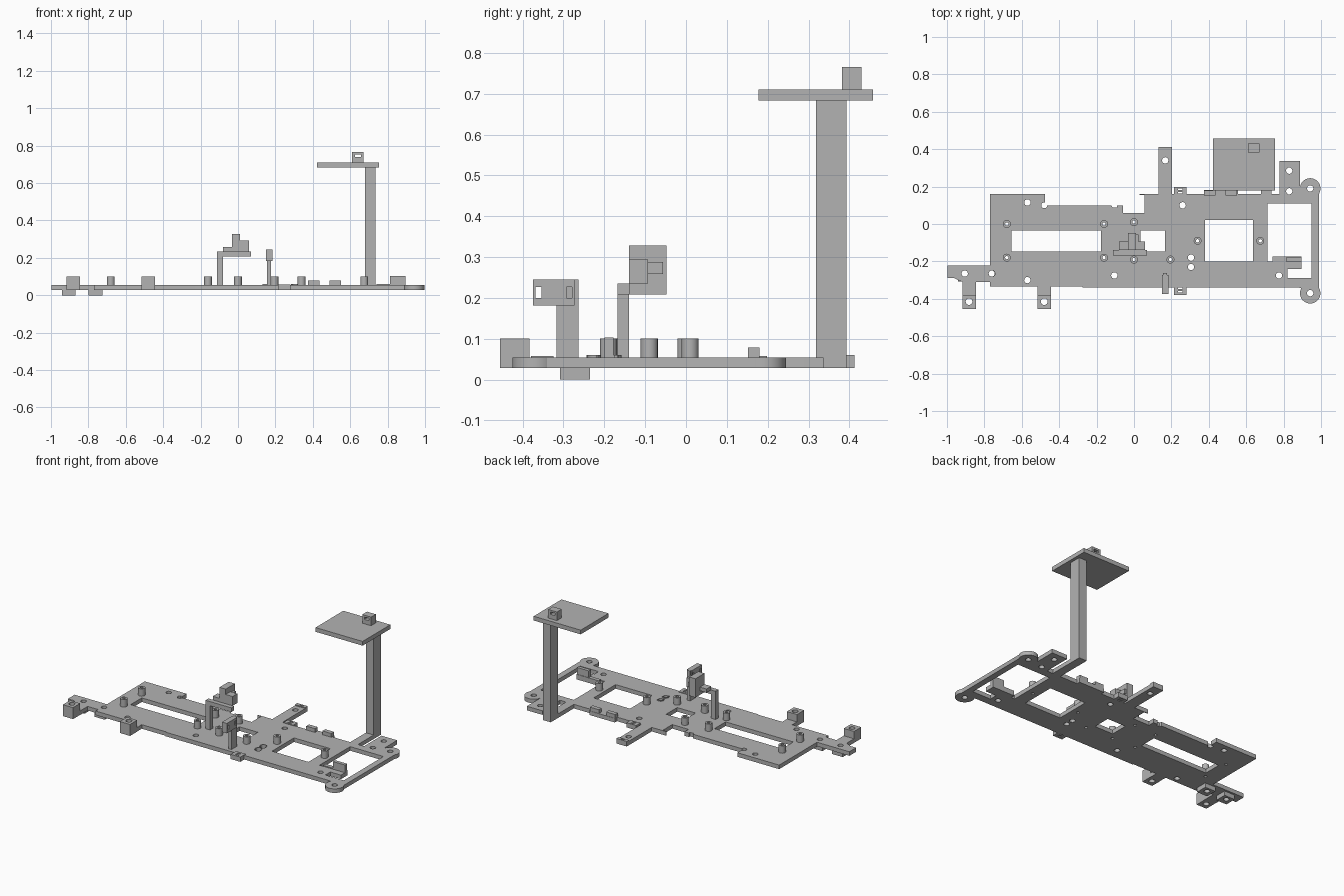
import bpy
import bmesh
import math
from mathutils import Matrix

default_cube = bpy.data.objects.get("Cube")
if default_cube:
    bpy.data.objects.remove(default_cube, do_unlink=True)

grey = bpy.data.materials.new("plain grey")
grey.use_nodes = True
grey.diffuse_color = (0.45, 0.45, 0.45, 1)
grey.node_tree.nodes["Principled BSDF"].inputs["Base Color"].default_value = (0.45, 0.45, 0.45, 1)

BOTTOM, TOP = 0.028, 0.054
parts = []


def finish(name, mesh):
    mesh.name = name
    mesh.materials.clear()
    mesh.materials.append(grey)
    part = bpy.data.objects.new(name, mesh)
    bpy.context.collection.objects.link(part)
    parts.append(part)
    return part


def rect(x0, x1, y0, y1):
    return [(x0, y0), (x1, y0), (x1, y1), (x0, y1)]


def arc(x, y, r, start=0, end=360, steps=20):
    full = abs(end - start) == 360
    count = steps if full else steps + 1
    angles = [math.radians(start + (end - start) * i / steps) for i in range(count)]
    return [(x + r * math.cos(a), y + r * math.sin(a)) for a in angles]


def prism(name, loops, low, high, axis="z"):
    """Extrude an outline with holes between two heights along one axis."""
    curve = bpy.data.curves.new(name, "CURVE")
    curve.dimensions = "2D"
    curve.fill_mode = "BOTH"
    curve.extrude = (high - low) / 2
    for loop in loops:
        spline = curve.splines.new("POLY")
        spline.points.add(len(loop) - 1)
        for point, (u, v) in zip(spline.points, loop):
            point.co = (u, v, 0, 1)
        spline.use_cyclic_u = True
    helper = bpy.data.objects.new(name + " helper", curve)
    bpy.context.collection.objects.link(helper)
    graph = bpy.context.evaluated_depsgraph_get()
    mesh = bpy.data.meshes.new_from_object(helper.evaluated_get(graph))
    bpy.data.objects.remove(helper, do_unlink=True)
    move = Matrix.Translation((0, 0, (low + high) / 2))
    # Outline axes: z uses (x, y), x uses (y, z), y uses (x, z)
    turn = {"z": Matrix.Identity(4),
            "x": Matrix(((0, 0, 1, 0), (1, 0, 0, 0), (0, 1, 0, 0), (0, 0, 0, 1))),
            "y": Matrix(((1, 0, 0, 0), (0, 0, 1, 0), (0, 1, 0, 0), (0, 0, 0, 1)))}[axis]
    bm = bmesh.new()
    bm.from_mesh(mesh)
    bmesh.ops.transform(bm, matrix=turn @ move, verts=bm.verts)
    bmesh.ops.remove_doubles(bm, verts=bm.verts, dist=0.0001)
    bmesh.ops.recalc_face_normals(bm, faces=bm.faces)
    bm.to_mesh(mesh)
    bm.free()
    return finish(name, mesh)


def box(name, x0, x1, y0, y1, z0, z1):
    bm = bmesh.new()
    bmesh.ops.create_cube(bm, size=1)
    for v in bm.verts:
        v.co = (x1 if v.co.x > 0 else x0, y1 if v.co.y > 0 else y0, z1 if v.co.z > 0 else z0)
    mesh = bpy.data.meshes.new(name)
    bm.to_mesh(mesh)
    bm.free()
    return finish(name, mesh)


# Base plate outline: back edge, right-hand frame, front edge, left arm
outline = [(-0.77, 0.16), (-0.475, 0.16), (-0.475, 0.115)]
outline += arc(-0.48, 0.1, 0.016, 110, 360, 10)
outline += [(-0.12, 0.1), (-0.115, 0.088), (-0.09, 0.088), (-0.09, 0.1), (-0.06, 0.1),
            (-0.06, 0.06), (0.055, 0.06), (0.055, 0.155), (0.03, 0.155), (0.03, 0.16),
            (0.13, 0.16), (0.13, 0.412), (0.203, 0.412), (0.203, 0.16),
            (0.375, 0.16), (0.375, 0.182), (0.555, 0.182), (0.555, 0.16), (0.68, 0.16),
            (0.68, 0.32), (0.735, 0.32), (0.735, 0.16), (0.778, 0.16),
            (0.778, 0.337), (0.888, 0.337), (0.888, 0.2)]
outline += arc(0.942, 0.19, 0.055, 170, -30)
outline += [(0.988, -0.34)]
outline += arc(0.942, -0.37, 0.055, 30, -210)
outline += [(0.88, -0.34), (-0.275, -0.34), (-0.275, -0.335), (-0.445, -0.335), (-0.445, -0.385),
            (-0.515, -0.385), (-0.515, -0.335), (-0.77, -0.335), (-0.77, -0.31), (-0.845, -0.31),
            (-0.845, -0.385), (-0.918, -0.385), (-0.918, -0.31), (-0.96, -0.29), (-0.998, -0.29),
            (-0.998, -0.222), (-0.77, -0.222)]
posts = [(-0.68, 0), (-0.68, -0.18), (-0.16, 0), (-0.16, -0.18), (0, 0.01),
         (0, -0.19), (0.195, -0.19), (0.34, -0.09), (0.675, -0.09)]
screws = [(-0.57, 0.115), (-0.57, -0.3), (-0.76, -0.265), (-0.905, -0.265), (-0.105, -0.275),
          (0.26, 0.1), (0.83, 0.285), (0.83, 0.175), (0.775, -0.275), (0.942, 0.19),
          (0.942, -0.37), (0.305, -0.18), (0.305, -0.23), (0.167, 0.34)]
windows = [rect(-0.655, -0.177, -0.147, -0.035), rect(0.035, 0.165, -0.147, -0.035),
           rect(0.38, 0.637, -0.2, 0.022),
           [(0.715, 0.11), (0.95, 0.11), (0.95, -0.29), (0.82, -0.29), (0.82, -0.2), (0.715, -0.2)]]
holes = [arc(x, y, 0.017, steps=16) for x, y in screws]
holes += [arc(x, y, 0.009, steps=12) for x, y in posts]
prism("base_plate", [outline] + windows + holes, BOTTOM, TOP)

# Standoff tubes
for x, y in posts:
    prism("standoff", [arc(x, y, 0.021), arc(x, y, 0.009, steps=12)], TOP, 0.101)
for y in (-0.18, -0.23):
    prism("pivot_ring", [arc(0.305, y, 0.022, 40, 220) + arc(0.305, y, 0.017, 220, 40)], TOP, 0.06)

# Front mounting blocks with screw holes, and feet below the left arm
for x in (-0.882, -0.48):
    prism("mounting_block", [rect(x - 0.036, x + 0.036, -0.455, -0.383),
                             arc(x, -0.415, 0.018, steps=16)], BOTTOM, 0.101)
for x in (-0.905, -0.762):
    prism("foot", [rect(x - 0.037, x + 0.037, -0.308, -0.235),
                   arc(x, -0.265, 0.017, steps=16)], 0, BOTTOM)

# Raised platform on its column, with a slotted lug
box("column", 0.68, 0.735, 0.318, 0.393, BOTTOM, 0.685)
box("platform", 0.423, 0.755, 0.178, 0.458, 0.683, 0.71)
prism("platform_lug", [rect(0.61, 0.672, 0.71, 0.765), rect(0.625, 0.657, 0.738, 0.753)],
      0.382, 0.43, "y")

# Back and front cable clips, back stops
for y0, y1 in ((0.155, 0.198), (-0.38, -0.325)):
    middle = (y0 + y1) / 2
    prism("cable_clip", [rect(0.214, 0.282, y0, y1), rect(0.236, 0.26, middle - 0.014, middle - 0.006),
                         rect(0.236, 0.26, middle + 0.006, middle + 0.014)], BOTTOM, 0.058)
prism("arm_clip", [rect(0.13, 0.203, 0.388, 0.412), rect(0.155, 0.18, 0.396, 0.404)], TOP, 0.06)
for x in (0.375, 0.49):
    box("back_stop", x, x + 0.062, 0.152, 0.18, TOP, 0.078)

# Right-hand angle bracket
box("bracket_base", 0.74, 0.895, -0.2, -0.175, BOTTOM, 0.06)
box("bracket_shelf", 0.815, 0.895, -0.24, -0.2, BOTTOM, TOP)
box("bracket_wall", 0.812, 0.895, -0.2, -0.178, TOP, 0.103)

# Central holder: post, beam and stacked cradle
box("holder_post", -0.112, -0.08, -0.168, -0.14, TOP, 0.235)
box("holder_beam", -0.112, 0.07, -0.168, -0.138, 0.208, 0.235)
box("cradle_wall", -0.033, 0.011, -0.14, -0.048, 0.208, 0.328)
box("cradle_side", 0.011, 0.06, -0.14, -0.093, 0.235, 0.294)
box("cradle_tab", -0.08, -0.033, -0.14, -0.093, 0.235, 0.258)
box("cradle_lip", 0.011, 0.025, -0.095, -0.056, 0.258, 0.288)

# Front upright with a two-slot head
box("upright_stem", 0.155, 0.176, -0.317, -0.263, TOP, 0.245)
prism("upright_head", [rect(-0.375, -0.273, 0.182, 0.245), rect(-0.368, -0.354, 0.2, 0.227),
                       rect(-0.293, -0.279, 0.2, 0.227)], 0.15, 0.184, "x")

# Smooth the round surfaces, keep the edges sharp
for part in parts:
    part.select_set(True)
bpy.context.view_layer.objects.active = parts[0]
bpy.ops.object.shade_smooth_by_angle(angle=math.radians(30))
